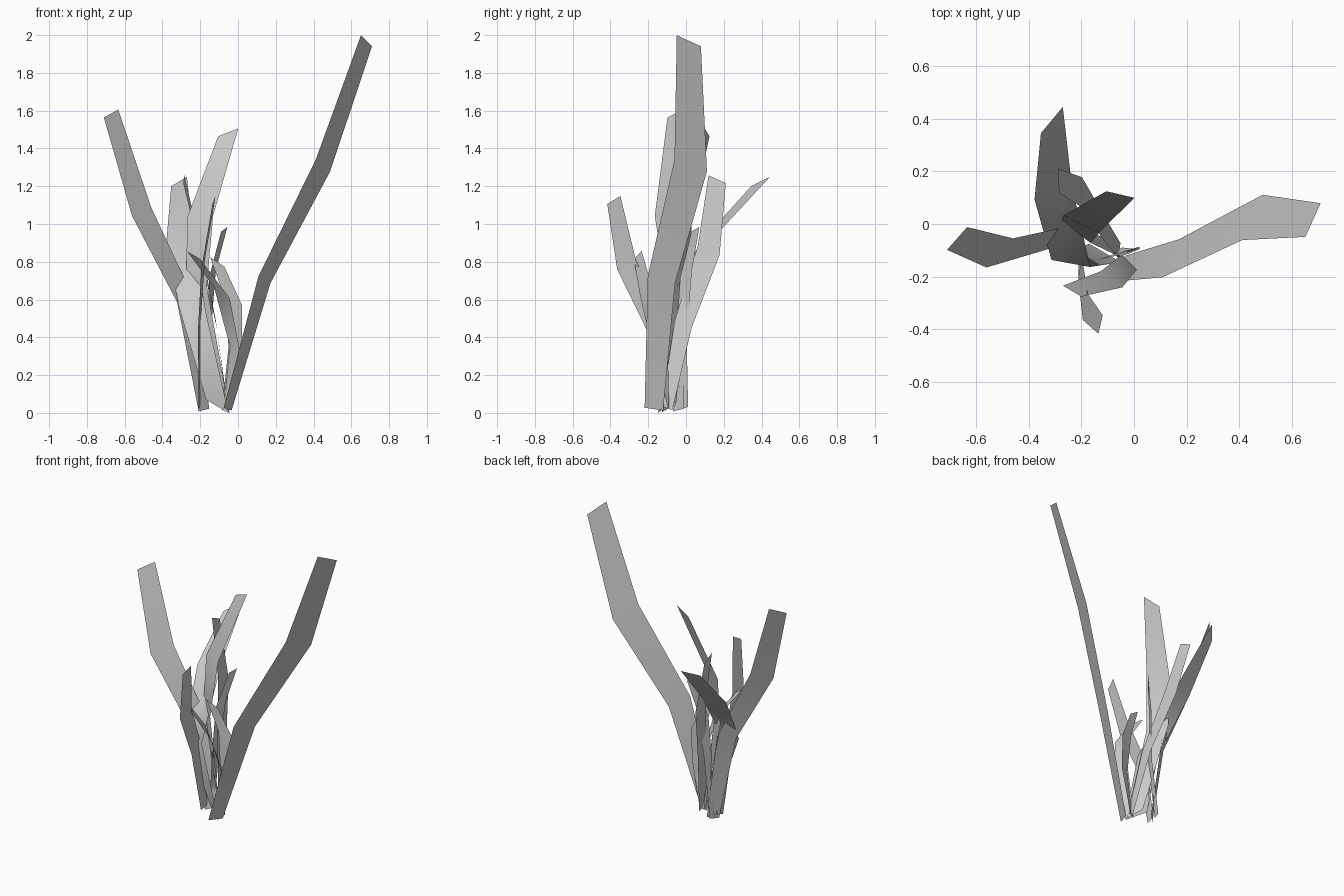
import bpy
from mathutils import Vector

TAPER = (0.7, 1.0, 1.15, 0.83)  # width along each blade, root to tip


def blade(name, path, w_root, w_tip):
    """Flat four-station strip; half-width direction twists from root to tip."""
    w0, w1 = Vector(w_root), Vector(w_tip)
    verts = []
    for i, p in enumerate(path):
        w = w0.lerp(w1, i / 3) * TAPER[i]
        verts += [Vector(p) - w, Vector(p) + w]
    faces = [(2 * i, 2 * i + 1, 2 * i + 3, 2 * i + 2) for i in range(3)]
    mesh = bpy.data.meshes.new(name)
    mesh.from_pydata(verts, [], faces)
    for f in mesh.polygons:
        f.use_smooth = True
    obj = bpy.data.objects.new(name, mesh)
    bpy.context.collection.objects.link(obj)


# Tall outer blades
blade("blade_tall_right",
      [(-.055, -.17, .02), (.14, -.13, .705), (.45, .025, 1.31), (.68, .015, 1.97)],
      (.03, .07, -.01), (.035, .077, -.035))
blade("blade_tall_left",
      [(-.18, -.04, .015), (-.28, -.05, .6), (-.51, -.11, 1.065), (-.672, -.055, 1.585)],
      (.04, .04, .01), (.046, .052, .025))
blade("blade_centre",
      [(-.08, -.09, .03), (-.22, -.03, .69), (-.2, 0, 1.04), (-.052, .112, 1.485)],
      (.05, -.055, -.04), (.064, -.015, .025))

# Medium blades leaning back and forward
blade("blade_back_left",
      [(-.11, -.11, .035), (-.24, -.15, .54), (-.307, .12, .925), (-.312, .395, 1.225)],
      (.085, -.05, -.05), (.05, .06, .03))
blade("blade_back",
      [(-.055, -.1, .025), (-.115, -.015, .47), (-.197, .12, .86), (-.287, .165, 1.237)],
      (.005, .04, -.015), (-.003, .055, -.025))
blade("blade_front",
      [(-.205, -.08, .03), (-.205, -.165, .46), (-.185, -.315, .785), (-.127, -.382, 1.127)],
      (.005, .045, .015), (.01, .042, .025))

# Short inner blades
blade("blade_short_right",
      [(-.065, -.1, .02), (-.015, -.11, .345), (-.025, -.1, .59), (-.11, -.13, .8)],
      (.03, .015, .01), (.045, .01, -.03))
blade("blade_short_front",
      [(-.067, -.12, .02), (-.018, -.145, .345), (-.085, -.21, .635), (-.235, -.255, .835)],
      (.022, -.03, -.02), (.042, -.025, -.025))
blade("blade_short_back",
      [(-.195, -.01, .025), (-.155, -.025, .4), (-.135, 0, .735), (-.073, .05, .972)],
      (.005, .03, .01), (.02, .025, .015))
